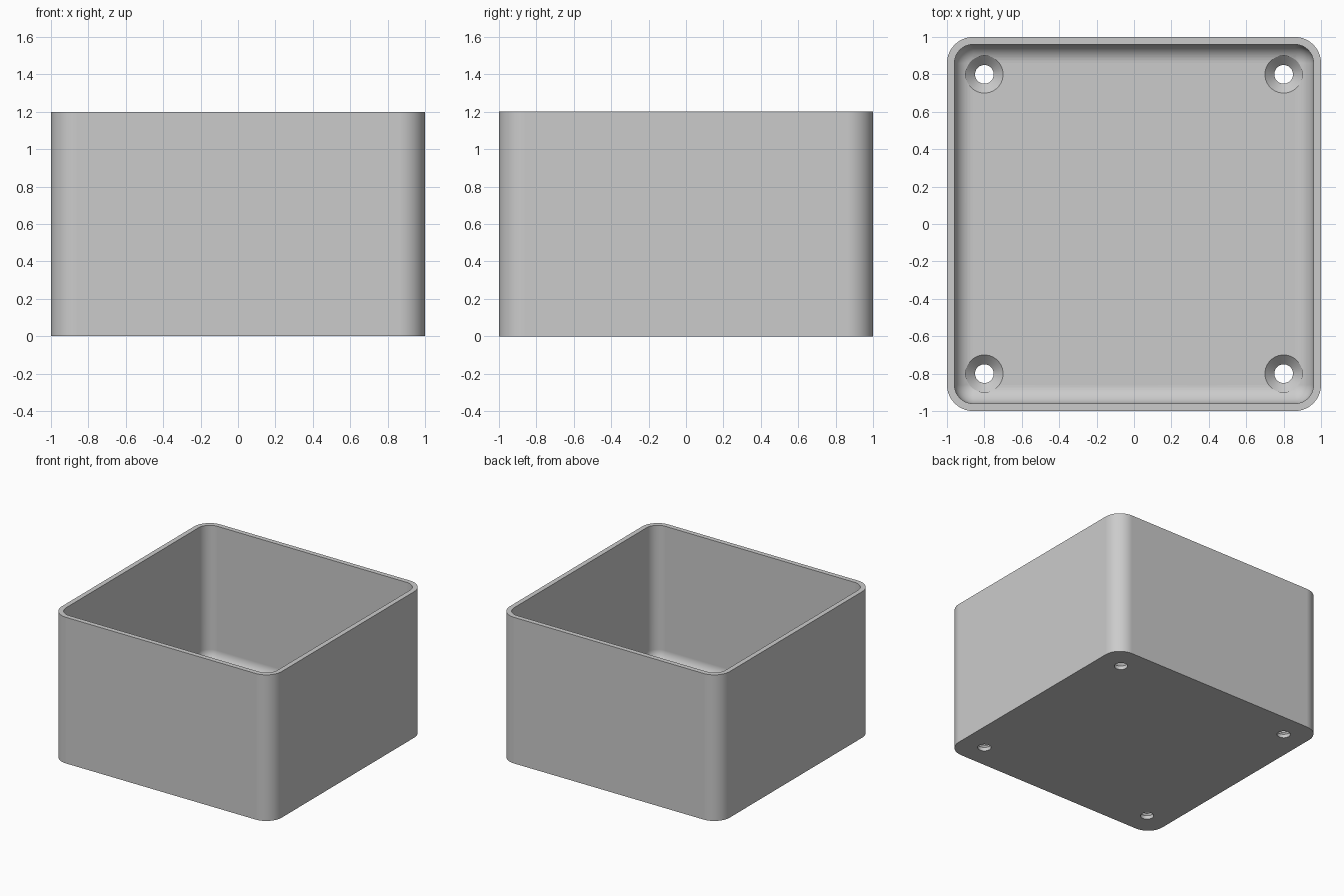
import bpy, bmesh, math
from mathutils import Vector

HALF, HEIGHT, WALL, FLOOR = 1.0, 1.2, 0.04, 0.08
FILLET, OUTER_R = 0.1, 0.14
ARC = 10

old = bpy.data.objects.get("Cube")
if old:
    bpy.data.objects.remove(old, do_unlink=True)

grey = bpy.data.materials.new("light grey")
grey.use_nodes = True
colour = (0.6, 0.6, 0.6, 1)
grey.diffuse_color = colour
grey.node_tree.nodes["Principled BSDF"].inputs["Base Color"].default_value = colour


def rounded_loop(bm, half, radius, z):
    """Ring of vertices around a square with rounded corners."""
    ring = []
    for quarter in range(4):
        mid = math.radians(45 + 90 * quarter)
        c = half - radius
        cx, cy = math.copysign(c, math.cos(mid)), math.copysign(c, math.sin(mid))
        for i in range(ARC + 1):
            a = math.radians(90) * (quarter + i / ARC)
            ring.append(bm.verts.new((cx + radius * math.cos(a), cy + radius * math.sin(a), z)))
    return ring


def circle_loop(bm, centre, radius, z, sides=48):
    return [bm.verts.new((centre.x + radius * math.cos(math.tau * i / sides),
                          centre.y + radius * math.sin(math.tau * i / sides), z))
            for i in range(sides)]


def skin(bm, rings):
    """Join successive rings with quads and cap both ends."""
    for lower, upper in zip(rings, rings[1:]):
        n = len(lower)
        for i in range(n):
            j = (i + 1) % n
            bm.faces.new((lower[i], lower[j], upper[j], upper[i]))
    bm.faces.new(rings[0])
    bm.faces.new(rings[-1])


def finish(bm, name):
    bmesh.ops.remove_doubles(bm, verts=bm.verts, dist=1e-5)
    bmesh.ops.recalc_face_normals(bm, faces=bm.faces)
    mesh = bpy.data.meshes.new(name)
    bm.to_mesh(mesh)
    bm.free()
    mesh.materials.append(grey)
    obj = bpy.data.objects.new(name, mesh)
    bpy.context.collection.objects.link(obj)
    return obj


# Open box: outer wall, rim, inner wall, then the fillet curving into the floor
bm = bmesh.new()
inner = HALF - WALL
rings = [rounded_loop(bm, HALF, OUTER_R, 0), rounded_loop(bm, HALF, OUTER_R, HEIGHT),
         rounded_loop(bm, inner, OUTER_R - WALL, HEIGHT)]
for i in range(ARC + 1):
    a = math.radians(90) * i / ARC
    inset = FILLET * (1 - math.cos(a))
    rings.append(rounded_loop(bm, inner - inset, max(OUTER_R - WALL - inset, 0),
                              FLOOR + FILLET * (1 - math.sin(a))))
skin(bm, rings)
box = finish(bm, "open_box")

# Countersunk screw holes in the four corners of the floor
bm = bmesh.new()
profile = [(0.05, -0.1), (0.05, FLOOR - 0.05), (0.1, FLOOR), (0.1, FLOOR + 0.1)]
for x in (-0.8, 0.8):
    for y in (-0.8, 0.8):
        skin(bm, [circle_loop(bm, Vector((x, y)), r, z) for r, z in profile])
cutter = finish(bm, "screw_hole_cutter")
cutter.hide_render = True

bpy.ops.object.select_all(action='DESELECT')
box.select_set(True)
bpy.context.view_layer.objects.active = box
cut = box.modifiers.new("screw_holes", 'BOOLEAN')
cut.operation = 'DIFFERENCE'
cut.solver = 'EXACT'
cut.object = cutter
bpy.ops.object.modifier_apply(modifier=cut.name)
bpy.data.objects.remove(cutter, do_unlink=True)

# Smooth the curves while the flat walls and floor stay flat
bpy.ops.object.shade_smooth_by_angle(angle=math.radians(30))
weighted = box.modifiers.new("flat_walls", 'WEIGHTED_NORMAL')
weighted.keep_sharp = True
